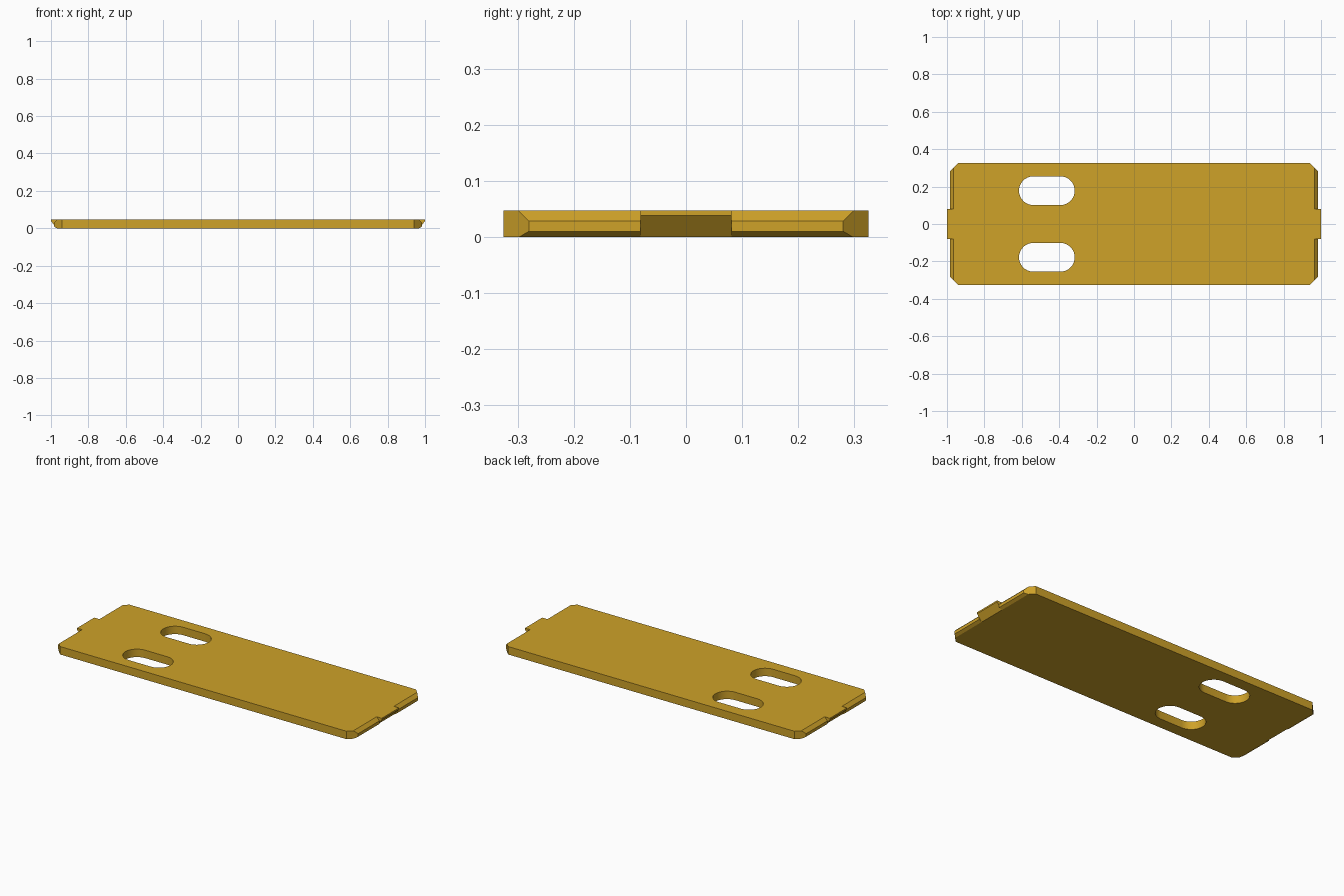
import bpy, math
from mathutils import Vector, Matrix
import bmesh

if "Cube" in bpy.data.objects:
    bpy.data.objects.remove(bpy.data.objects["Cube"])

H = 0.047          # plate thickness
W = 0.325          # half width
TAB = 0.081        # half width of the end tabs


def prism(name, points, axis, depth, matrix=Matrix()):
    """Extrude a closed outline along an axis and return the object."""
    bm = bmesh.new()
    face = bm.faces.new([bm.verts.new(p) for p in points])
    ext = bmesh.ops.extrude_face_region(bm, geom=[face])
    moved = [v for v in ext["geom"] if isinstance(v, bmesh.types.BMVert)]
    bmesh.ops.translate(bm, verts=moved, vec=Vector(axis) * depth)
    bmesh.ops.transform(bm, matrix=matrix, verts=bm.verts)
    bmesh.ops.recalc_face_normals(bm, faces=bm.faces)
    mesh = bpy.data.meshes.new(name)
    bm.to_mesh(mesh)
    bm.free()
    obj = bpy.data.objects.new(name, mesh)
    bpy.context.collection.objects.link(obj)
    return obj


def combine(target, tool, operation):
    """Apply a boolean and remove the tool object."""
    mod = target.modifiers.new(operation.lower(), "BOOLEAN")
    mod.operation, mod.object, mod.solver = operation, tool, "EXACT"
    bpy.context.view_layer.objects.active = target
    bpy.ops.object.modifier_apply(modifier=mod.name)
    bpy.data.objects.remove(tool, do_unlink=True)


def both_ends(half):
    """Mirror a right-hand end profile (x, z) into a closed outline."""
    return [(x, z) for x, z in half] + [(-x, z) for x, z in reversed(half)]


# Middle band ending in undercut tabs
tab_end = [(0.968, 0), (1.0, 0.038), (1.0, H)]
plate = prism("slotted_plate", [(x, -TAB, z) for x, z in both_ends(tab_end)],
              (0, 1, 0), 2 * TAB)

# Side bands with bevelled ends, clipped corners and a slot each
side_end = [(0.968, 0), (0.985, 0.010), (0.985, 0.028), (0.966, H)]
for s in (1, -1):
    side = prism("side_band", [(x, s * TAB, z) for x, z in both_ends(side_end)],
                 (0, s, 0), W - TAB)

    # 45 degree corner cuts
    for e in (1, -1):
        corner = [(e * 0.94, s * W), (e * 1.04, s * (W - 0.1)),
                  (e * 1.04, s * (W + 0.1)), (e * 0.84, s * (W + 0.1))]
        combine(side, prism("corner_cutter", [(x, y, -0.1) for x, y in corner],
                            (0, 0, 1), 0.3), "DIFFERENCE")

    # Round-ended slot
    r, half, n = 0.077, 0.072, 16
    outline = []
    for e in (1, -1):
        for i in range(n + 1):
            a = -math.pi / 2 + math.pi * i / n
            outline.append((-0.466 + e * (half + r * math.cos(a)),
                            s * 0.178 + e * r * math.sin(a), -0.1))
    combine(side, prism("slot_cutter", outline, (0, 0, 1), 0.3), "DIFFERENCE")
    combine(plate, side, "UNION")

# Dissolve the seams between bands
bm = bmesh.new()
bm.from_mesh(plate.data)
bmesh.ops.remove_doubles(bm, verts=bm.verts, dist=1e-5)
bmesh.ops.dissolve_limit(bm, angle_limit=math.radians(0.5),
                         verts=bm.verts, edges=bm.edges)
bmesh.ops.triangulate(bm, faces=[f for f in bm.faces if len(f.verts) > 4])
bm.to_mesh(plate.data)
bm.free()

# Brass colour
brass = bpy.data.materials.new("brass")
brass.diffuse_color = (0.62, 0.36, 0.022, 1)
brass.use_nodes = True
brass.node_tree.nodes["Principled BSDF"].inputs["Base Color"].default_value = brass.diffuse_color
plate.data.materials.clear()
plate.data.materials.append(brass)
for p in plate.data.polygons:
    p.material_index = 0
bpy.context.view_layer.objects.active = plate
plate.select_set(True)
bpy.ops.object.shade_smooth_by_angle(angle=math.radians(30))
